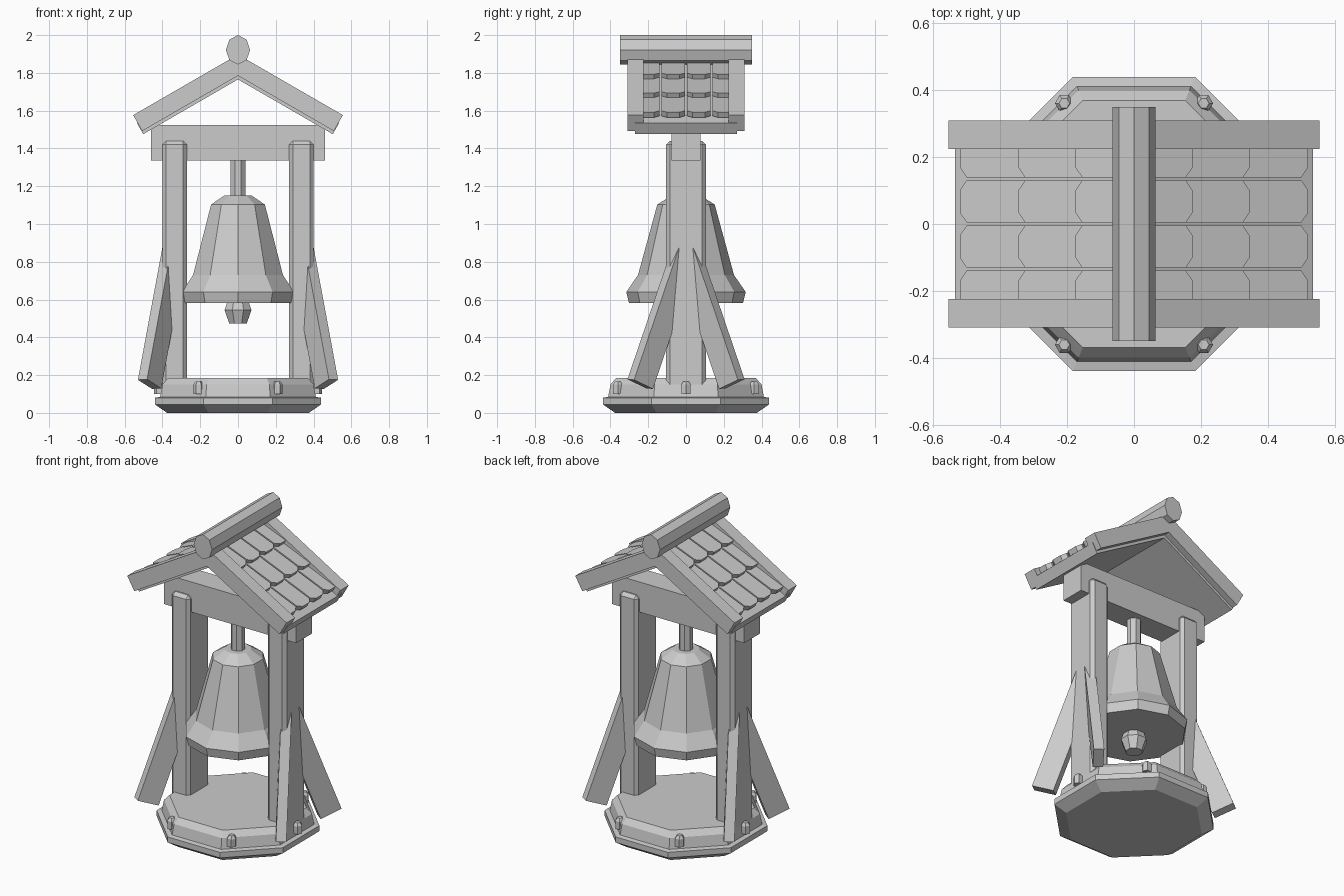
import bpy, bmesh, math
from mathutils import Vector

if "Cube" in bpy.data.objects:
    bpy.data.objects.remove(bpy.data.objects["Cube"])

grey = bpy.data.materials.new("plain grey")
grey.diffuse_color = (0.6, 0.6, 0.6, 1)
grey.use_nodes = True
grey.node_tree.nodes["Principled BSDF"].inputs["Base Color"].default_value = grey.diffuse_color


def finish(name, bm, bevel=0):
    bmesh.ops.recalc_face_normals(bm, faces=bm.faces)
    if bevel:
        bmesh.ops.bevel(bm, geom=bm.edges[:], offset=bevel, segments=1, affect='EDGES')
    me = bpy.data.meshes.new(name)
    bm.to_mesh(me)
    bm.free()
    me.materials.append(grey)
    ob = bpy.data.objects.new(name, me)
    bpy.context.collection.objects.link(ob)
    return ob


def loft(name, rings, bevel=0):
    """Skin equal-length rings of points and cap both ends."""
    bm = bmesh.new()
    vs = [[bm.verts.new(p) for p in r] for r in rings]
    n = len(vs[0])
    for a, b in zip(vs, vs[1:]):
        for i in range(n):
            j = (i + 1) % n
            bm.faces.new((a[i], a[j], b[j], b[i]))
    bm.faces.new(vs[0][::-1])
    bm.faces.new(vs[-1])
    return finish(name, bm, bevel)


def turned(name, profile, n, turn=0, at=(0, 0), sx=1, sy=1):
    """Faceted lathe from (radius, height) pairs."""
    ang = [turn + math.tau * i / n for i in range(n)]
    return loft(name, [[(at[0] + r * sx * math.cos(a), at[1] + r * sy * math.sin(a), z)
                        for a in ang] for r, z in profile])


def box(name, x0, x1, y0, y1, z0, z1, bevel=0):
    return loft(name, [[(x0, y0, z), (x1, y0, z), (x1, y1, z), (x0, y1, z)]
                       for z in (z0, z1)], bevel)


def along_y(name, pts, y0, y1):
    return loft(name, [[(x, y, z) for x, z in pts] for y in (y0, y1)])


# Octagonal stepped base (profile given by flat-to-centre distance)
k = 1 / math.cos(math.pi / 8)
base = [(.375, 0), (.44, .045), (.44, .08), (.412, .085), (.40, .15), (.37, .185)]
turned("base", [(r * k, z) for r, z in base], 8, math.pi / 8)

# Studs around the base
for i in range(6):
    a = math.tau * i / 6
    turned("base_stud", [(.028, .10), (.028, .15), (.016, .167)], 6, a,
           (.417 * math.cos(a), .417 * math.sin(a)))

# Posts and splayed braces
axis = Vector((.185, .34, 1))
low = Vector((-.455, -.175, .127))
radial = Vector((-.075, -.10, .048))
side = axis.cross(radial).normalized() * .06
if side.x < 0:
    side = -side
for s in (-1, 1):
    box("post", *sorted((s * .27, s * .40)), -.105, .105, .12, 1.44, .02)
    for t in (-1, 1):
        foot = [low, low + radial, low + radial + side, low + side]
        rings = [[(-s * p.x, -t * p.y, p.z) for p in (q + axis * h for q in foot)]
                 for h in (0, .70)]
        loft("brace", rings)

# Cross beam
box("cross_beam", -.46, .46, -.078, .078, 1.335, 1.525)

# Bell with hanger and clapper
turned("bell_hanger", [(.042, 1.13), (.042, 1.35)], 8, math.pi / 8)
turned("bell", [(.302, .583), (.316, .64), (.254, .73), (.152, 1.103), (.078, 1.15)],
       10, math.pi / 2, sx=.985)
turned("clapper", [(.048, .472), (.074, .545), (.055, .60)], 8, math.pi / 8, sx=1.04, sy=1.04)

# Roof frame: s runs down the slope, d is depth under the roof surface
APEX, C, S = 1.897, math.cos(math.pi / 6), .5


def slope(s, d):
    return (s * C - d * S, APEX - s * S - d * C)


def chevron(d0, d1, length):
    half = [(0, APEX - d0 / C), slope(length, d0), slope(length, d1), (0, APEX - d1 / C)]
    return half + [(-x, z) for x, z in half[2:0:-1]]


# Gable boards and roof deck
for t in (-1, 1):
    along_y("gable_board", chevron(0, .097, .641), *sorted((t * .225, t * .31)))
along_y("roof_deck", chevron(.045, .114, .645), -.27, .27)

# Overlapping shingles with clipped lower corners
W = .063
for sx in (-1, 1):
    for row, end in enumerate((.205, .402, .604)):
        start = max(end - .23, .01)
        for col in range(4):
            yc = (col - 1.5) * .135
            outline = [(start, -W), (end - .022, -W), (end, -W + .03),
                       (end, W - .03), (end - .022, W), (start, W)]
            rings = []
            for thick in (0, .032):
                ring = []
                for s, y in outline:
                    d = .004 + .03 * (end - s) / (end - start) + thick
                    x, z = slope(s, d)
                    ring.append((sx * x, yc + y, z))
                rings.append(ring)
            loft("shingle", rings)

# Ridge pole
ridge = [(.064 * math.cos(i * math.pi / 4), 1.922 + .078 * math.sin(i * math.pi / 4))
         for i in range(8)]
along_y("ridge_pole", ridge, -.35, .35)
